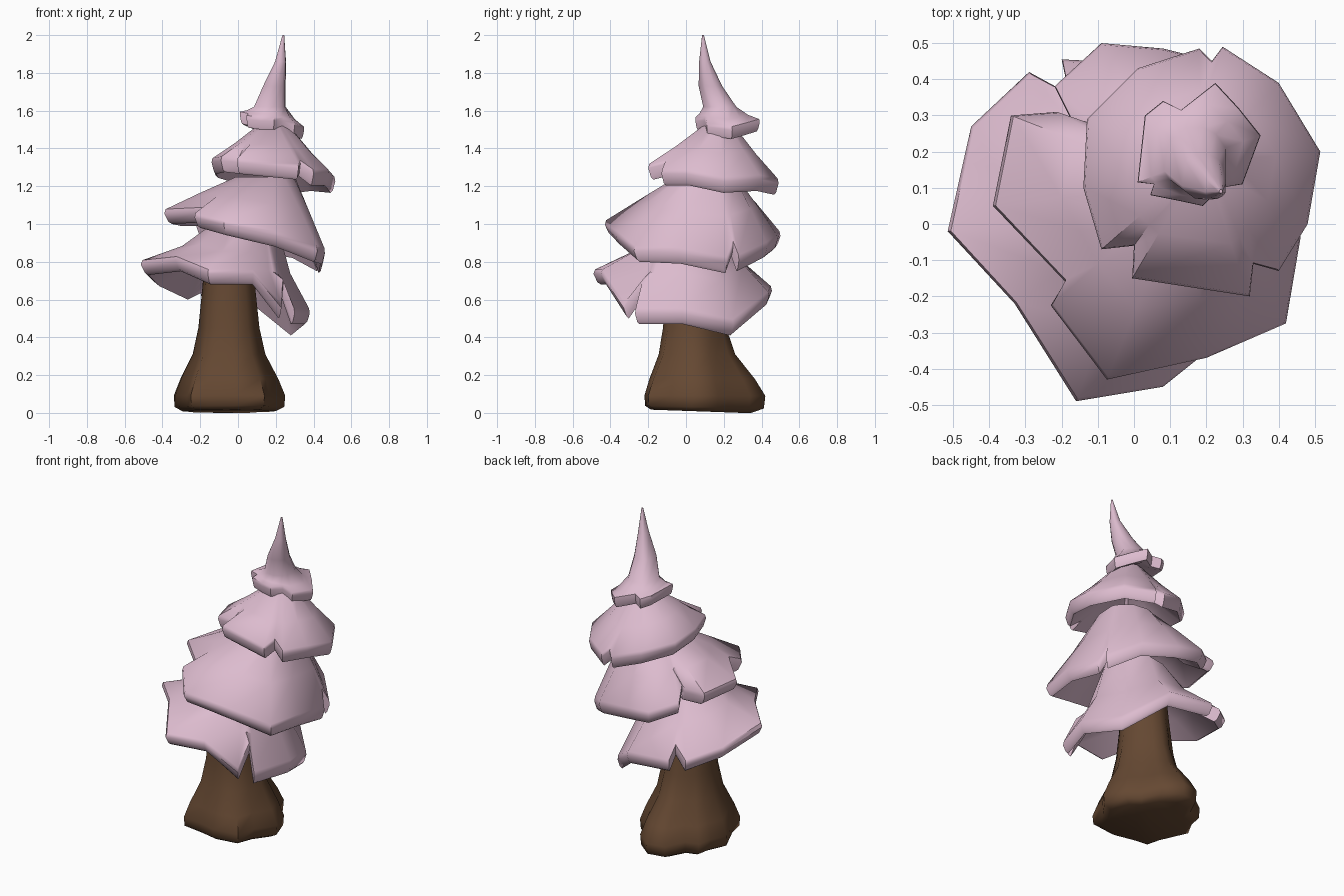
import bpy, bmesh
from math import radians
from mathutils import Vector as V


def material(name, color):
    m = bpy.data.materials.new(name)
    m.diffuse_color = (*color, 1)
    return m


PINK = material("pink_foliage", (0.72, 0.50, 0.62))
BROWN = material("brown_bark", (0.13, 0.065, 0.032))


def loft(name, rows, mat, angle):
    """Bridge closed rings of equal length and cap both ends."""
    bm = bmesh.new()
    rings = [[bm.verts.new(p) for p in row] for row in rows]
    n = len(rings[0])
    for a, b in zip(rings, rings[1:]):
        for i in range(n):
            j = (i + 1) % n
            bm.faces.new((a[i], a[j], b[j], b[i]))
    bmesh.ops.triangulate(bm, faces=[bm.faces.new(rings[0]), bm.faces.new(rings[-1])])
    bmesh.ops.recalc_face_normals(bm, faces=bm.faces)
    me = bpy.data.meshes.new(name)
    bm.to_mesh(me)
    bm.free()
    me.materials.append(mat)
    ob = bpy.data.objects.new(name, me)
    bpy.context.collection.objects.link(ob)
    bpy.ops.object.select_all(action='DESELECT')
    ob.select_set(True)
    bpy.context.view_layer.objects.active = ob
    bpy.ops.object.shade_smooth_by_angle(angle=radians(angle))


def blend(p, q, h, v, dz=0):
    return V((p.x + (q.x - p.x) * h, p.y + (q.y - p.y) * h, p.z + (q.z - p.z) * v + dz))


def tier(name, rim, notches, necks, mid, thick):
    """Thick ragged skirt: rim points run counter-clockwise, necks are (x, y, z, radius)."""
    rim = [V(p) for p in rim]
    n = len(rim)
    centre = V(necks[0][:3])
    dirs = [V((p.x - centre.x, p.y - centre.y, 0)).normalized() for p in rim]
    collars = [[V(k[:3]) + d * k[3] for d in dirs] for k in necks]
    neck = collars[0]
    # Notches only cut the rim, so the middle ring is smoothed across them
    middle = [blend(p, q, *mid) for p, q in zip(rim, neck)]
    for i in notches:
        middle[i] = (middle[i - 1] + middle[(i + 1) % n]) / 2
    # Softened rim edge: close rings around the lip
    shoulder = [blend(p, q, 0.04, 0.05, 0.004) for p, q in zip(rim, middle)]
    lip = [blend(p, centre, 0.0, 0, -0.014) for p in rim]
    low = [blend(p, centre, 0.04, 0, -thick + 0.012) for p in rim]
    bottom = [blend(p, centre, 0.075, 0, -thick) for p in rim]
    under = [blend(p, q, 0.5, 0.45, -0.05) for p, q in zip(bottom, neck)]
    inner = [blend(p, centre, 0.25, 0, -0.09) for p in neck]
    loft(name, [inner, under, bottom, low, lip, shoulder, middle] + collars, PINK, 45)


# Trunk: lobed root outline easing into a round stem, base tipped slightly
base = [(-0.34, 0.08), (-0.27, -0.08), (-0.25, -0.18), (-0.14, -0.19), (-0.02, -0.22),
        (0.14, -0.2), (0.17, -0.08), (0.25, 0.03), (0.20, 0.17), (0.13, 0.22), (0.08, 0.34),
        (-0.02, 0.42), (-0.13, 0.40), (-0.19, 0.28), (-0.27, 0.26), (-0.29, 0.17)]
flare = [(0.0, 0.72), (0.025, 0.97), (0.09, 1.0), (0.18, 0.79), (0.31, 0.4), (0.45, 0.22),
         (0.65, 0.1), (0.85, 0.0)]
stem = V((-0.05, 0.03, 0))
rows = []
for z, t in flare:
    row = []
    for x, y in base:
        d = V((x, y, 0)) - stem
        tip = max(0, 0.1 - z) * 0.3 * (0.35 - y)
        row.append(stem + d.normalized() * 0.125 * (1 - t) + d * t + V((0, 0, max(0, z + tip))))
    rows.append(row)
loft("trunk", rows, BROWN, 60)

# Foliage tiers, bottom to top
tier("bottom_tier", [
    (-0.515, -0.02, 0.80), (-0.33, -0.22, 0.82), (-0.16, -0.49, 0.75), (0.08, -0.45, 0.75),
    (0.23, -0.33, 0.57), (0.24, -0.23, 0.70), (0.30, -0.27, 0.54), (0.38, -0.02, 0.54),
    (0.30, 0.25, 0.48), (0.10, 0.44, 0.63), (-0.20, 0.455, 0.66), (-0.18, 0.36, 0.72),
    (-0.29, 0.42, 0.67), (-0.45, 0.27, 0.74)],
    [5, 11], [(0.03, 0.03, 0.99, 0.18)], (0.6, 0.44), 0.07)

tier("lower_middle_tier", [
    (-0.39, 0.05, 1.07), (-0.19, -0.16, 1.08), (-0.23, -0.225, 1.05), (-0.075, -0.43, 1.01),
    (0.20, -0.37, 0.95), (0.42, -0.275, 0.87), (0.46, -0.04, 0.86), (0.45, 0.215, 0.81),
    (0.41, 0.25, 0.90), (0.44, 0.28, 0.82), (0.30, 0.43, 0.89), (0.08, 0.485, 0.93),
    (-0.09, 0.50, 0.95), (-0.22, 0.38, 1.0), (-0.17, 0.28, 1.06), (-0.21, 0.31, 1.06),
    (-0.34, 0.30, 1.06)],
    [1, 8, 14], [(0.15, 0.11, 1.25, 0.16)], (0.5, 0.53), 0.07)

tier("upper_middle_tier", [
    (-0.14, 0.10, 1.34), (-0.09, -0.07, 1.35), (0.0, -0.06, 1.34), (-0.005, -0.15, 1.34),
    (0.32, -0.20, 1.31), (0.33, -0.11, 1.33), (0.40, -0.13, 1.28), (0.48, 0.0, 1.28),
    (0.515, 0.20, 1.24), (0.40, 0.39, 1.25), (0.245, 0.49, 1.23), (0.215, 0.45, 1.26),
    (0.18, 0.485, 1.23), (0.01, 0.43, 1.28), (-0.13, 0.29, 1.32)],
    [2, 5, 11], [(0.185, 0.17, 1.52, 0.085)], (0.5, 0.48), 0.075)

# Top tier carries the leaning spike
tier("top_tier_with_spike", [
    (0.01, 0.115, 1.59), (0.055, 0.11, 1.58), (0.045, 0.08, 1.57), (0.12, 0.065, 1.56),
    (0.19, 0.05, 1.56), (0.24, 0.10, 1.56), (0.30, 0.11, 1.53), (0.35, 0.245, 1.51),
    (0.29, 0.32, 1.53), (0.225, 0.39, 1.55), (0.13, 0.315, 1.57), (0.08, 0.34, 1.56),
    (0.03, 0.30, 1.58)],
    [1, 5, 10], [(0.168, 0.18, 1.62, 0.09), (0.192, 0.13, 1.73, 0.064),
                 (0.225, 0.10, 1.86, 0.031), (0.24, 0.09, 2.0, 0.005)], (0.5, 0.4), 0.06)
